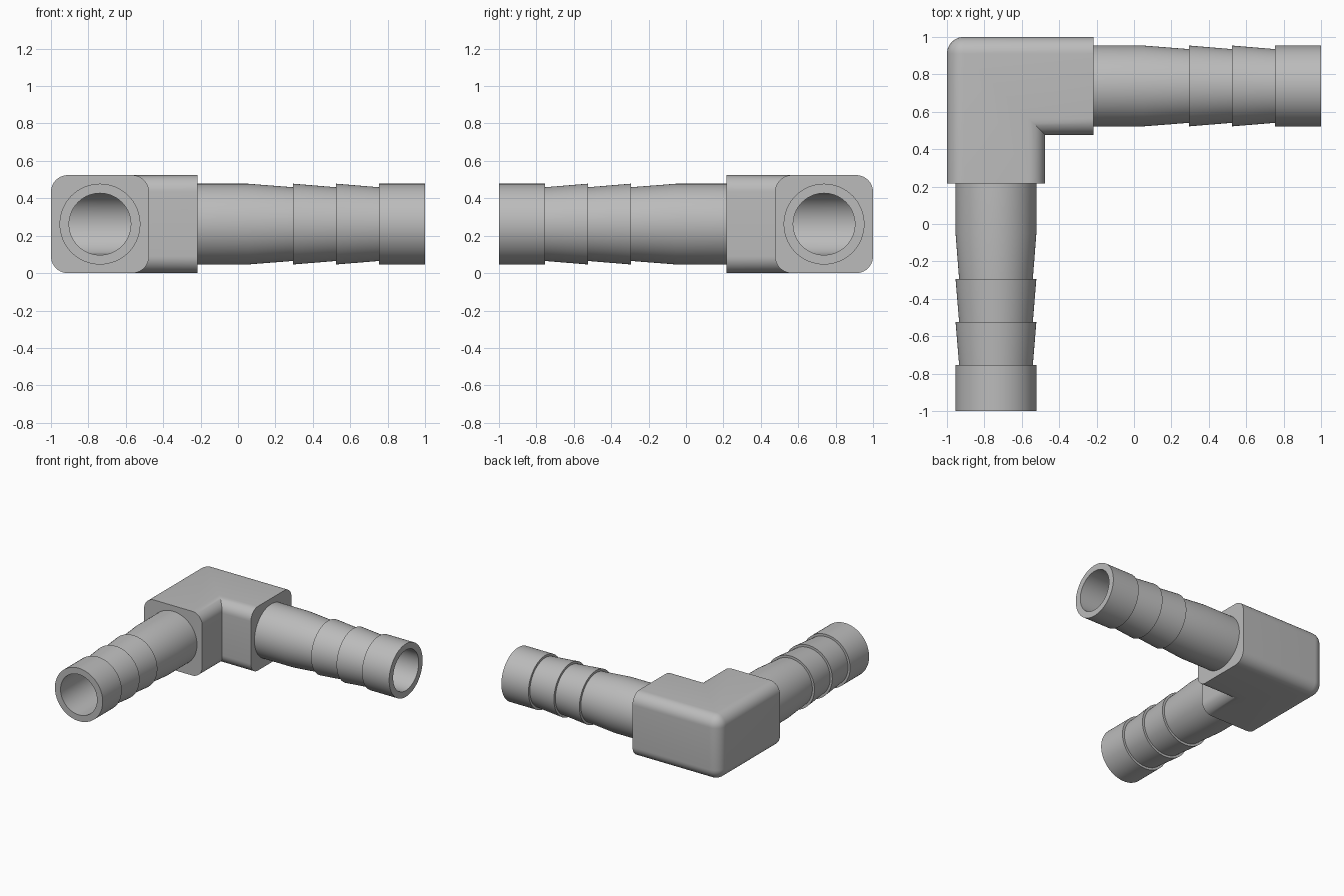
import bpy, bmesh, math
from mathutils import Matrix, Vector

cube = bpy.data.objects.get("Cube")
if cube:
    bpy.data.objects.remove(cube, do_unlink=True)

HALF = 0.262                 # half width of the square block
REACH = 0.521                # elbow centre to each block end face
TIP = 1.738                  # elbow centre to hose tail tip
OUTER, NECK, BORE = 0.216, 0.197, 0.165
SIDES = 64
CENTRE = Matrix.Translation((HALF - 1, 1 - HALF, HALF))
# Reflection across the mitre plane turns the +x arm into the -y arm
FLIP = Matrix(((0, -1, 0, 0), (-1, 0, 0, 0), (0, 0, 1, 0), (0, 0, 0, 1)))

grey = bpy.data.materials.new("plain_grey")
grey.use_nodes = True
colour = (0.5, 0.5, 0.5, 1)
grey.diffuse_color = colour
grey.node_tree.nodes["Principled BSDF"].inputs["Base Color"].default_value = colour


def finish(name, bm):
    bmesh.ops.recalc_face_normals(bm, faces=bm.faces)
    mesh = bpy.data.meshes.new(name)
    bm.to_mesh(mesh)
    bm.free()
    mesh.materials.append(grey)
    obj = bpy.data.objects.new(name, mesh)
    bpy.context.collection.objects.link(obj)
    return obj


def smooth(obj):
    bpy.ops.object.select_all(action='DESELECT')
    obj.select_set(True)
    bpy.context.view_layer.objects.active = obj
    bpy.ops.object.shade_smooth_by_angle(angle=math.radians(25))


def ring(bm, matrix, radius, along=None):
    """Circle round the arm axis; without a distance it lies on the mitre plane."""
    verts = []
    for i in range(SIDES):
        a = math.tau * i / SIDES
        y, z = radius * math.cos(a), radius * math.sin(a)
        x = -y if along is None else along
        verts.append(bm.verts.new(matrix @ Vector((x, y, z))))
    return verts


def skin(bm, a, b):
    for i in range(SIDES):
        j = (i + 1) % SIDES
        bm.faces.new((a[i], a[j], b[j], b[i]))


# Elbow block: L-shaped prism with rounded lengthwise edges
bm = bmesh.new()
outline = [(-HALF, HALF), (-HALF, -REACH), (HALF, -REACH),
           (HALF, -HALF), (REACH, -HALF), (REACH, HALF)]
base = bm.faces.new([bm.verts.new((x, y, -HALF)) for x, y in outline])
lift = bmesh.ops.extrude_face_region(bm, geom=[base])["geom"]
bmesh.ops.translate(bm, vec=(0, 0, 2 * HALF),
                    verts=[v for v in lift if isinstance(v, bmesh.types.BMVert)])
bmesh.ops.recalc_face_normals(bm, faces=bm.faces)


def rounded(edge):
    mid = (edge.verts[0].co + edge.verts[1].co) / 2
    at_end = mid.x > REACH - 0.001 or mid.y < 0.001 - REACH
    inner_corner = mid.x > HALF - 0.001 and abs(mid.x + mid.y) < 0.001
    return not (at_end or inner_corner)


bmesh.ops.bevel(bm, geom=[e for e in bm.edges if rounded(e)], offset=0.09,
                offset_type='OFFSET', segments=10, profile=0.5, affect='EDGES')
bm.transform(CENTRE)
block = finish("elbow_block", bm)

# Mitred passage cut through the block
bm = bmesh.new()
bend = ring(bm, CENTRE, BORE)
for matrix in (CENTRE, CENTRE @ FLIP):
    end = ring(bm, matrix, BORE, REACH + 0.1)
    mitre = ring(bm, matrix, BORE)
    skin(bm, mitre, end)
    bm.faces.new(end)
bmesh.ops.delete(bm, geom=bend, context='VERTS')
bmesh.ops.remove_doubles(bm, verts=bm.verts, dist=0.0001)
cutter = finish("passage_cutter", bm)
cutter.hide_render = True
cut = block.modifiers.new("passage", 'BOOLEAN')
cut.operation, cut.solver, cut.object = 'DIFFERENCE', 'EXACT', cutter
bpy.context.view_layer.objects.active = block
bpy.ops.object.modifier_apply(modifier=cut.name)
bpy.data.objects.remove(cutter, do_unlink=True)
smooth(block)

# Barbed hose tails: closed lathe profile of (distance, radius)
profile = [(REACH, BORE), (REACH, OUTER), (0.79, OUTER)]
for step in (1.033, 1.263, 1.493):
    profile += [(step, NECK), (step, OUTER)]
profile += [(TIP, OUTER), (TIP, BORE)]

for name, matrix in (("left_hose_tail", CENTRE), ("front_hose_tail", CENTRE @ FLIP)):
    bm = bmesh.new()
    rings = [ring(bm, matrix, r, t) for t, r in profile]
    for k in range(len(rings)):
        skin(bm, rings[k - 1], rings[k])
    smooth(finish(name, bm))
